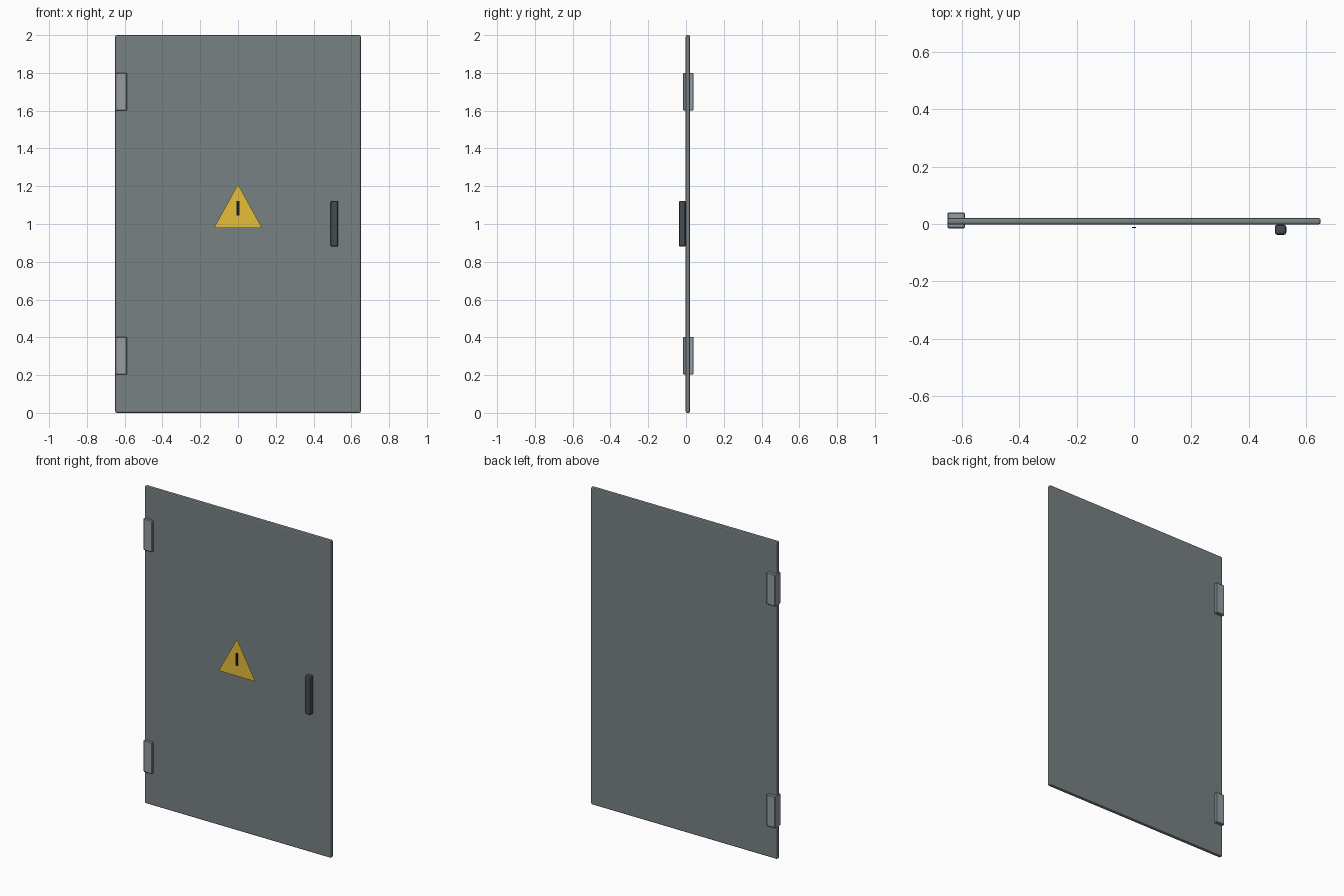
import bpy, math

if "Cube" in bpy.data.objects:
    bpy.data.objects.remove(bpy.data.objects["Cube"])


def material(name, rgb):
    m = bpy.data.materials.new(name)
    m.diffuse_color = (*rgb, 1)
    m.use_nodes = True
    m.node_tree.nodes["Principled BSDF"].inputs["Base Color"].default_value = m.diffuse_color
    return m


def box(name, lo, hi, bevel, segments, mat):
    """Box between two corners with rounded edges."""
    bpy.ops.mesh.primitive_cube_add(
        size=1, location=[(a + b) / 2 for a, b in zip(lo, hi)])
    ob = bpy.context.object
    ob.name = name
    ob.scale = [b - a for a, b in zip(lo, hi)]
    bpy.ops.object.transform_apply(location=False, rotation=False, scale=True)
    if bevel:
        mod = ob.modifiers.new("rounded_edges", "BEVEL")
        mod.width = bevel
        mod.segments = segments
    ob.data.materials.append(mat)
    return ob


steel = material("door_grey", (0.19, 0.22, 0.23))
light = material("hinge_grey", (0.30, 0.34, 0.36))
dark = material("handle_dark", (0.06, 0.07, 0.08))
yellow = material("warning_yellow", (0.80, 0.52, 0.04))
black = material("mark_black", (0.01, 0.01, 0.01))

# Door leaf
box("door_panel", (-0.65, -0.002, 0), (0.65, 0.021, 2), 0.008, 2, steel)

# Hinge blocks on the left edge
for name, z in (("lower_hinge", 0.303), ("upper_hinge", 1.70)):
    box(name, (-0.65, -0.015, z - 0.1), (-0.588, 0.04, z + 0.1), 0.004, 1, light)

# Pull handle
box("handle", (0.49, -0.038, 0.88), (0.53, -0.002, 1.123), 0.009, 2, dark)

# Flat warning triangle and its bar mark
mesh = bpy.data.meshes.new("warning_triangle")
mesh.from_pydata([(-0.128, -0.01, 0.978), (0.128, -0.01, 0.978), (0, -0.01, 1.21)],
                 [], [(0, 1, 2)])
mesh.materials.append(yellow)
bpy.context.collection.objects.link(bpy.data.objects.new("warning_triangle", mesh))
box("warning_mark", (-0.007, -0.014, 1.045), (0.007, -0.011, 1.123), 0, 1, black)
